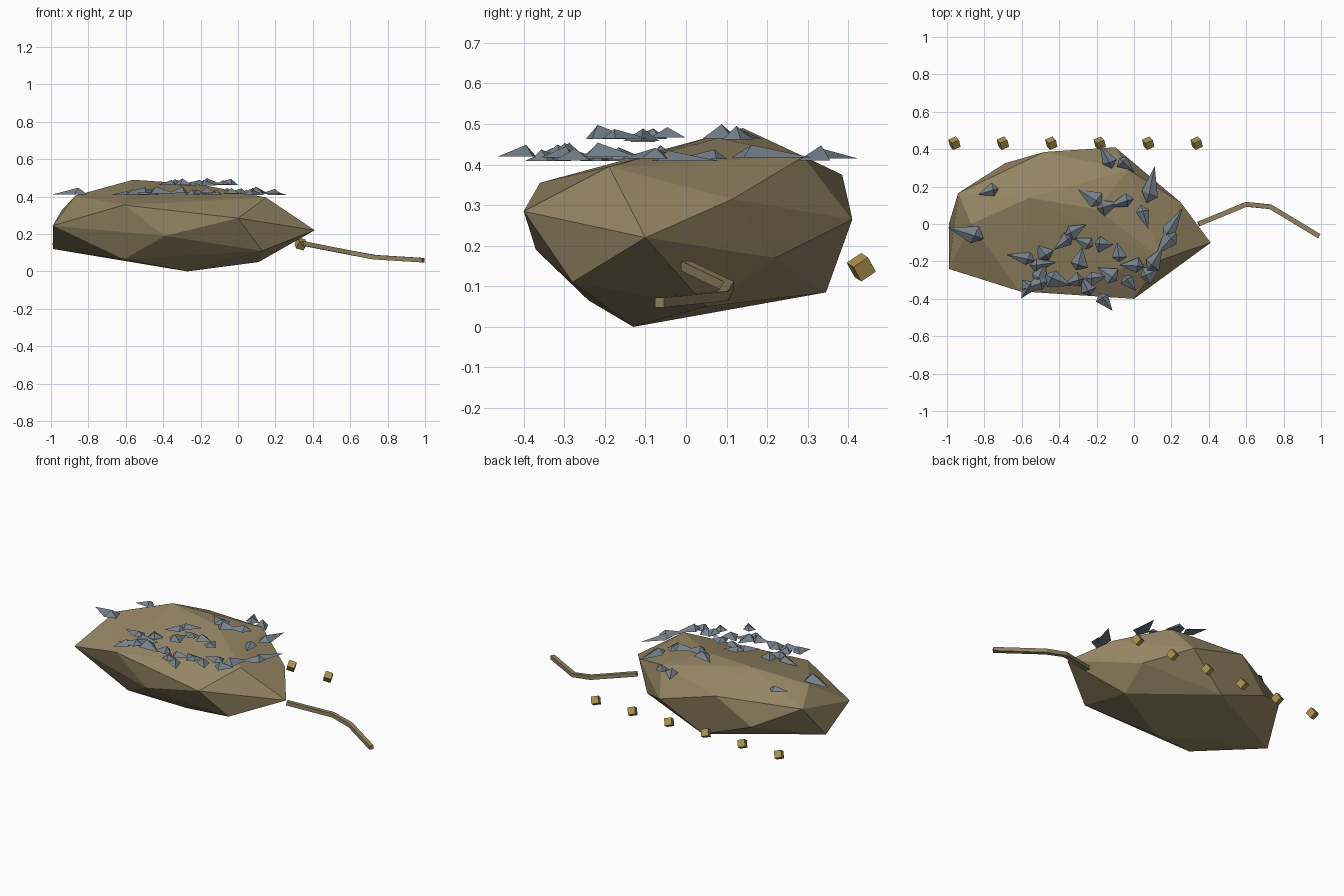
import bpy, bmesh, math, random
from mathutils import Vector, Matrix, Euler

if "Cube" in bpy.data.objects:
    bpy.data.objects.remove(bpy.data.objects["Cube"])
random.seed(4)


def material(name, color):
    m = bpy.data.materials.new(name)
    m.use_nodes = True
    m.diffuse_color = (*color, 1)
    m.node_tree.nodes["Principled BSDF"].inputs["Base Color"].default_value = (*color, 1)
    return m


stone = material("tan stone", (.3, .235, .127))
slate = material("slate grey", (.18, .22, .26))
gold = material("dull gold", (.4, .285, .075))


def make_object(name, bm, mat):
    bmesh.ops.recalc_face_normals(bm, faces=bm.faces)
    mesh = bpy.data.meshes.new(name)
    bm.to_mesh(mesh)
    bm.free()
    mesh.materials.append(mat)
    ob = bpy.data.objects.new(name, mesh)
    bpy.context.collection.objects.link(ob)
    return ob


def hull(bm, points):
    verts = [bm.verts.new(p) for p in points]
    res = bmesh.ops.convex_hull(bm, input=verts)
    loose = [v for v in verts if not v.link_faces]
    bmesh.ops.delete(bm, geom=loose, context='VERTS')


# Faceted boulder body: corners from the bottom up
corners = [
    (-.27, -.13, 0), (.11, .05, .05), (-.61, -.24, .065), (-.36, .345, .085),
    (.13, -.28, .11), (-.99, 0, .12), (.12, .22, .17), (-.39, -.37, .19),
    (-.69, .325, .21), (.41, -.1, .22), (-.99, -.24, .245), (-.1, .41, .265),
    (0, -.4, .285), (.25, .115, .315), (-.94, .165, .33), (-.61, -.36, .355),
    (-.48, .385, .375), (.15, -.19, .395), (-.87, 0, .405), (-.03, .29, .42),
    (-.56, .14, .49), (-.2, .08, .465)]
bm = bmesh.new()
hull(bm, corners)
make_object("boulder_body", bm, stone)

# Flat-based shards: x, y in hundredths, heading in degrees
shards = [
    (-77, 18, 200), (-40, 18, 100), (-14, 35, 120), (-5, 32, -40), (-22, 14, 150),
    (-15, 9, 20), (-6, 12, 200), (5, 5, -70), (18, -9, 230),
    (11, -20, 60), (0, -22, 180), (-8, -16, 100), (-17, -11, 0), (-32, -4, 30),
    (-37, -9, 220), (-48, -15, 130), (-59, -18, 170), (-50, -27, 70), (-57, -34, 240),
    (-42, -30, -20), (-31, -30, 200), (-29, -20, 80), (-21, -29, 10), (-13, -27, 150),
    (-3, -31, -50), (-16, -41, -50), (-26, -10, 160), (-50, -22, 10), (8, -27, 30),
    (-52, -32, 200), (-25, -34, 120)]


def add_shard(bm, x, y, heading, length, width):
    inner = math.hypot(x + .2, y) < .22
    base = (.455 if inner else .408) + random.uniform(0, .012)
    height = random.uniform(.022, .038)
    turn = Matrix.Translation((x, y, base)) @ Matrix.Rotation(math.radians(heading), 4, 'Z')
    shape = [(.6, 0, 0), (-.1, .5, 0), (-.4, .1, 0), (-.2, -.5, 0), (-.15, .05, 1)]
    hull(bm, [turn @ Vector((a * length, b * width, c * height)) for a, b, c in shape])


bm = bmesh.new()
for x, y, heading in shards:
    add_shard(bm, x / 100, y / 100, heading, random.uniform(.1, .16), random.uniform(.07, .1))
# Long outward-pointing shards
add_shard(bm, -.88, -.05, 165, .2, .1)
add_shard(bm, .09, .19, 80, .2, .09)
add_shard(bm, .2, -.02, 60, .2, .08)
make_object("slate_shards", bm, slate)

# Bent four-sided tail
bm = bmesh.new()
path = [Vector(p) for p in ((.345, 0, .15), (.6, .105, .1), (.73, .092, .076), (.99, -.065, .06))]
rings = []
for i, p in enumerate(path):
    along = (path[min(i + 1, 3)] - path[max(i - 1, 0)]).normalized()
    side = along.cross(Vector((0, 0, 1))).normalized()
    up = side.cross(along)
    rings.append([bm.verts.new(p + side * a * .013 + up * b * .012)
                  for a, b in ((-1, -1), (1, -1), (1, 1), (-1, 1))])
for low, high in zip(rings, rings[1:]):
    for k in range(4):
        n = (k + 1) % 4
        bm.faces.new((low[k], low[n], high[n], high[k]))
bm.faces.new(rings[0])
bm.faces.new(rings[-1])
make_object("tail", bm, stone)

# Row of tilted nuggets behind the body
for i in range(6):
    bm = bmesh.new()
    place = Matrix.Translation((-.96 + .259 * i, .432, .147))
    bmesh.ops.create_cube(bm, size=.044, matrix=place @ Euler((.6, .25, .4)).to_matrix().to_4x4())
    make_object(f"nugget_{i + 1}", bm, gold)
